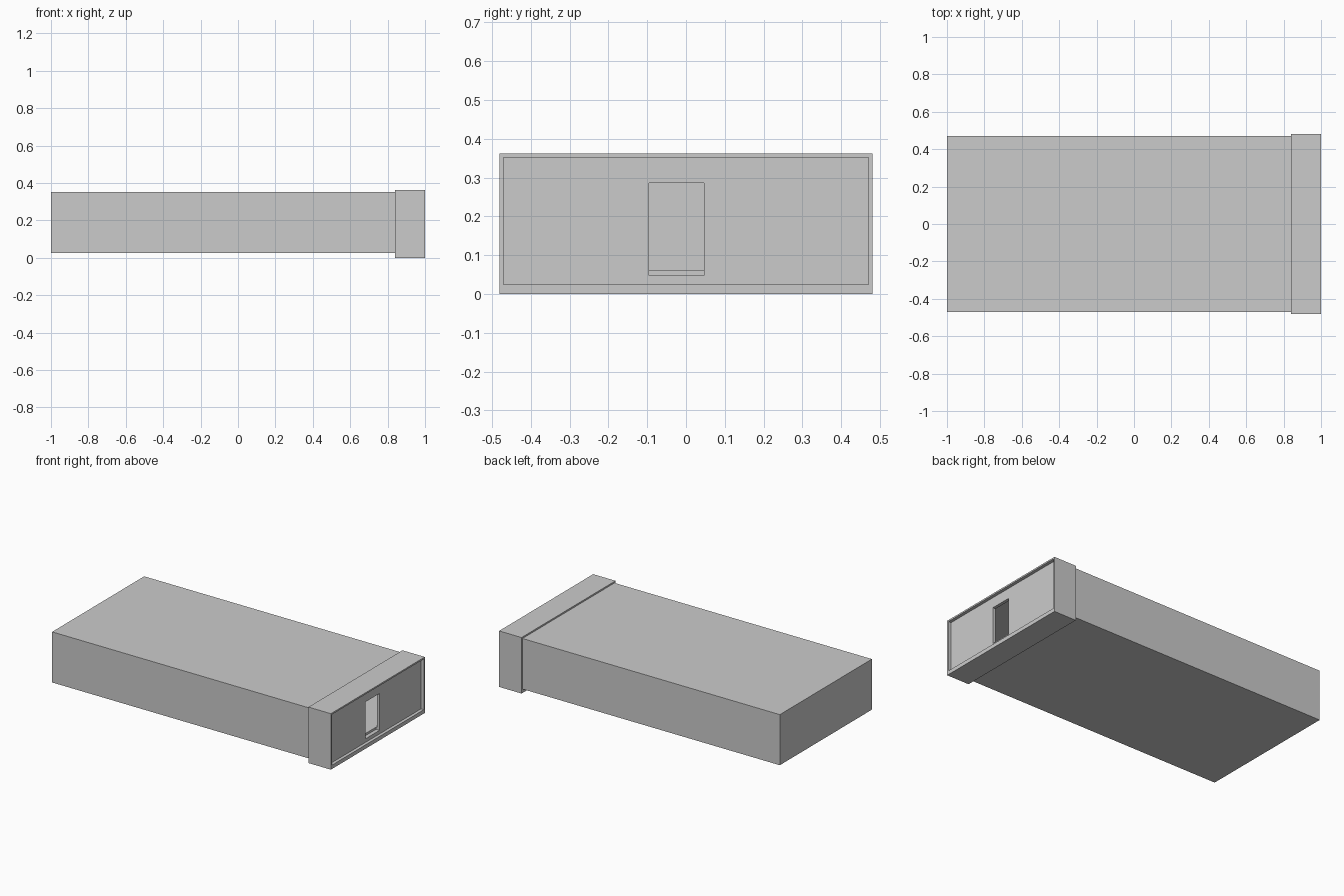
import bpy

if "Cube" in bpy.data.objects:
    bpy.data.objects.remove(bpy.data.objects["Cube"])


def box(name, lo, hi):
    bpy.ops.mesh.primitive_cube_add(size=1, location=[(a + b) / 2 for a, b in zip(lo, hi)])
    ob = bpy.context.object
    ob.name = name
    ob.scale = [b - a for a, b in zip(lo, hi)]
    bpy.ops.object.transform_apply(location=False, rotation=False, scale=True)
    return ob


def cut(target, name, lo, hi):
    cutter = box(name, lo, hi)
    cutter.hide_render = True
    cutter.display_type = 'WIRE'
    mod = target.modifiers.new(name, 'BOOLEAN')
    mod.operation = 'DIFFERENCE'
    mod.solver = 'EXACT'
    mod.object = cutter


# Long hollow hall with a doorway in its end wall
hall = box("hall_shell", (-1, -0.47, 0.025), (0.98, 0.47, 0.352))
cut(hall, "interior_cutter", (-0.98, -0.45, 0.062), (0.96, 0.45, 0.332))
cut(hall, "doorway_cutter", (0.955, -0.095, 0.048), (1.1, 0.046, 0.286))

# Slightly larger sleeve framing the entrance end
collar = box("entrance_collar", (0.84, -0.48, 0), (1, 0.48, 0.362))
cut(collar, "collar_cutter", (0.8, -0.47, 0.025), (1.1, 0.47, 0.352))
